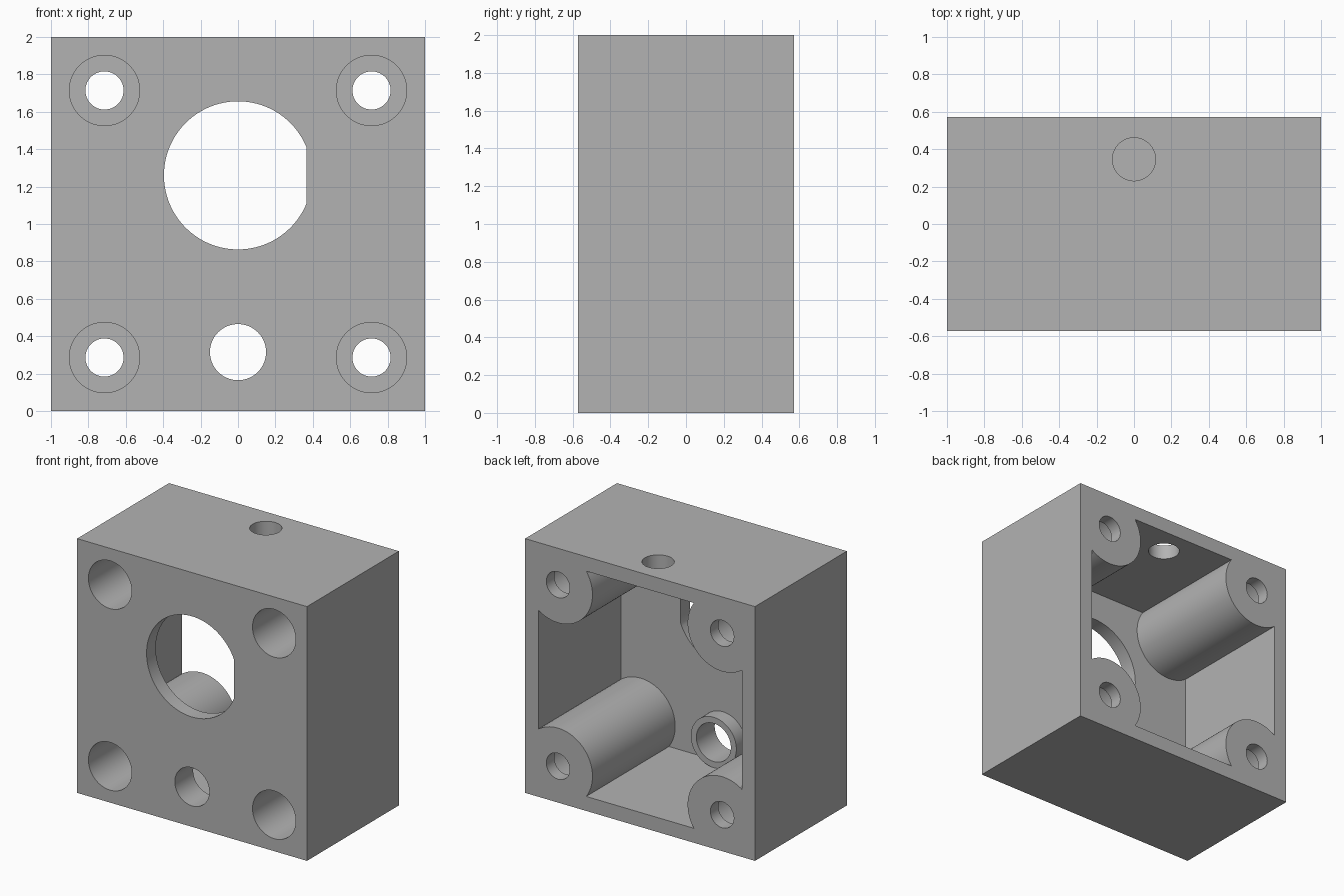
import bpy, bmesh, math
from mathutils import Matrix

cube = bpy.data.objects.get("Cube")
if cube:
    bpy.data.objects.remove(cube)

HALF_DEPTH, WALL = 0.571, 0.114
FLOOR = WALL - HALF_DEPTH           # inner side of the front plate
CORNERS = [(sx * 0.714, 1 + sz * 0.714) for sx in (-1, 1) for sz in (-1, 1)]
PORT = (0, 0.315)

grey = bpy.data.materials.new("grey")
grey.use_nodes = True
grey.diffuse_color = (0.45, 0.45, 0.45, 1)
grey.node_tree.nodes["Principled BSDF"].inputs["Base Color"].default_value = grey.diffuse_color


def prism(name, outline, y0, y1):
    """Extrude an (x, z) outline from y0 to y1."""
    bm = bmesh.new()
    base = bm.faces.new([bm.verts.new((x, y0, z)) for x, z in outline])
    out = bmesh.ops.extrude_face_region(bm, geom=[base])["geom"]
    bmesh.ops.translate(bm, vec=(0, y1 - y0, 0),
                        verts=[g for g in out if isinstance(g, bmesh.types.BMVert)])
    bmesh.ops.recalc_face_normals(bm, faces=bm.faces)
    mesh = bpy.data.meshes.new(name)
    bm.to_mesh(mesh)
    bm.free()
    mesh.materials.append(grey)
    obj = bpy.data.objects.new(name, mesh)
    bpy.context.collection.objects.link(obj)
    return obj


def rectangle(half_x, z0, z1):
    return [(-half_x, z0), (half_x, z0), (half_x, z1), (-half_x, z1)]


def circle(center, radius, flat=None, steps=96):
    """Circle outline, optionally cut off by a flat on its +x side."""
    start = math.acos(flat / radius) if flat else 0
    sweep = 2 * math.pi - 2 * start
    count = steps + 1 if flat else steps
    return [(center[0] + radius * math.cos(start + sweep * i / steps),
             center[1] + radius * math.sin(start + sweep * i / steps))
            for i in range(count)]


def cut(target, cutter):
    """Subtract the cutter from the target and discard it."""
    mod = target.modifiers.new("cut", "BOOLEAN")
    mod.operation, mod.solver, mod.object = "DIFFERENCE", "EXACT", cutter
    bpy.context.view_layer.objects.active = target
    bpy.ops.object.modifier_apply(modifier=mod.name)
    bpy.data.objects.remove(cutter)


# Solid block
housing = prism("housing", rectangle(1, 0, 2), -HALF_DEPTH, HALF_DEPTH)

# Cavity open at the back, leaving corner bosses and the port collar standing
cavity = prism("cavity", rectangle(1 - WALL, WALL, 2 - WALL), FLOOR, 0.8)
for corner in CORNERS:
    cut(cavity, prism("boss", circle(corner, 0.3), FLOOR - 0.1, 1))
cut(cavity, prism("port_collar", circle(PORT, 0.198), FLOOR - 0.1, FLOOR + 0.114))
cut(housing, cavity)

# Screw holes, counterbored from the front
for corner in CORNERS:
    cut(housing, prism("counterbore", circle(corner, 0.188), -1, HALF_DEPTH - 0.1))
    cut(housing, prism("screw_hole", circle(corner, 0.102), 0, 1))

# Main opening with a flat side, and the small port
cut(housing, prism("main_opening", circle((0, 1.26), 0.396, flat=0.366), -1, FLOOR + 0.1))
cut(housing, prism("port", circle(PORT, 0.15), -1, 0))

# Hole through the top wall
top_hole = prism("top_hole", circle((0, 0), 0.115), -0.3, 0.3)
top_hole.data.transform(Matrix.Translation((0, 0.346, 2)) @ Matrix.Rotation(math.pi / 2, 4, "X"))
cut(housing, top_hole)

# Smooth the round walls, keep the edges sharp
bpy.ops.object.select_all(action="DESELECT")
housing.select_set(True)
bpy.context.view_layer.objects.active = housing
bpy.ops.object.shade_smooth_by_angle(angle=math.radians(30))
